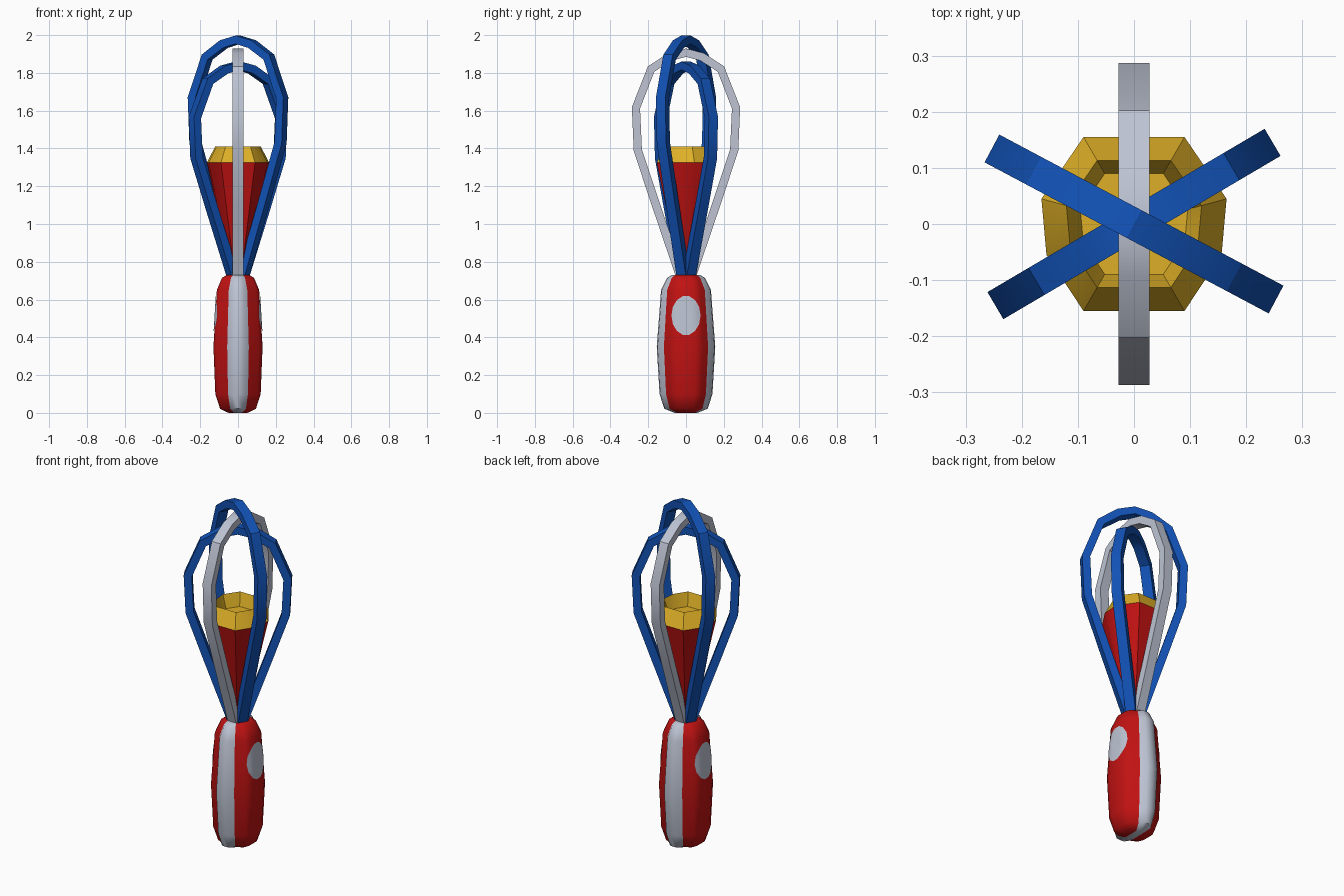
import bpy, bmesh
from math import sin, cos, pi, radians
from mathutils import Vector, Matrix

cube = bpy.data.objects.get("Cube")
if cube:
    bpy.data.objects.remove(cube)


def material(name, rgb):
    m = bpy.data.materials.new(name)
    m.use_nodes = True
    m.diffuse_color = (*rgb, 1)
    m.node_tree.nodes["Principled BSDF"].inputs["Base Color"].default_value = (*rgb, 1)
    return m


RED = material("red", (0.53, 0.006, 0.006))
SILVER = material("silver", (0.51, 0.55, 0.65))
BLUE = material("blue", (0.006, 0.085, 0.47))
YELLOW = material("yellow", (0.73, 0.43, 0.02))


def loft(bm, rings, closed=True):
    """Skin a series of rings; returns the rings as bmesh vertices."""
    loops = [[bm.verts.new(p) for p in ring] for ring in rings]
    for a, b in zip(loops, loops[1:]):
        n = len(a)
        for i in range(n):
            j = (i + 1) % n
            bm.faces.new((a[i], a[j], b[j], b[i]))
    return loops


def finish(bm, name, mats, angle, recalc=True):
    if recalc:
        bmesh.ops.recalc_face_normals(bm, faces=bm.faces[:])
    mesh = bpy.data.meshes.new(name)
    bm.to_mesh(mesh)
    bm.free()
    ob = bpy.data.objects.new(name, mesh)
    bpy.context.collection.objects.link(ob)
    for m in mats:
        mesh.materials.append(m)
    bpy.ops.object.select_all(action="DESELECT")
    ob.select_set(True)
    bpy.context.view_layer.objects.active = ob
    bpy.ops.object.shade_smooth_by_angle(angle=radians(angle))
    return ob


# Handle: rounded section with a raised strip front and back
quarter = [(0, 1), (0.27, 0.97), (0.44, 0.755), (0.86, 0.58), (1, 0.32)]
half = quarter + [(x, -y) for x, y in reversed(quarter)]
section = half + [(-x, y) for x, y in half[-2:0:-1]]
levels = [(0, 0.05, 0.06), (0.022, 0.095, 0.115), (0.1, 0.12, 0.14),
          (0.35, 0.13, 0.155), (0.65, 0.112, 0.132), (0.715, 0.085, 0.1),
          (0.73, 0.06, 0.075)]
bm = bmesh.new()
loops = loft(bm, [[(x * sx, y * sy, z) for x, y in section] for z, sx, sy in levels])

# Caps are bridged front to back so the strip can run across them
n = len(section)
mirror_of = [section.index((x, -y)) for x, y in section]
for loop in (loops[0], loops[-1]):
    for i in range(n):
        j = (i + 1) % n
        corners = list(dict.fromkeys(loop[k] for k in (i, j, mirror_of[j], mirror_of[i])))
        if len(corners) == 4 and section[i][1] > 0 and section[j][1] > 0:
            bm.faces.new(corners)

# Strip colour by position across the section
widths = {z: sx for z, sx, sy in levels}
for f in bm.faces:
    reach = max(abs(v.co.x) / widths[min(widths, key=lambda z: abs(z - v.co.z))]
                for v in f.verts)
    f.material_index = int(reach < 0.5)
handle = finish(bm, "handle", [RED, SILVER], 50)

# Oval badges on both sides, wrapped onto the handle
bm = bmesh.new()
badge_rings = [[(0.2, 0.075 * r * cos(2 * pi * k / 14), 0.515 + 0.105 * r * sin(2 * pi * k / 14))
                for k in range(14)] for r in (1, 0.8, 0.6, 0.4, 0.2)]
bm.faces.new(loft(bm, badge_rings)[-1])
badge = finish(bm, "side_badges", [SILVER], 50, recalc=False)
wrap = badge.modifiers.new("wrap", "SHRINKWRAP")
wrap.target = handle
wrap.wrap_method = "PROJECT"
wrap.use_project_x = True
wrap.use_positive_direction = False
wrap.use_negative_direction = True
wrap.wrap_mode = "ABOVE_SURFACE"
wrap.offset = 0.004
flip = badge.modifiers.new("other_side", "MIRROR")
flip.use_axis[0] = True

# Tapered cup with a hollow rim
side = [(0, 0.155), (0.09, 0.155), (0.165, 0.045), (0.156, -0.055), (0.09, -0.155), (0, -0.155)]
outline = side[1:-1] + [(-x, y) for x, y in side[-2:0:-1]]


def cup_ring(z, s):
    return [(x * s, y * s, z) for x, y in outline]


bm = bmesh.new()
loops = loft(bm, [cup_ring(0.73, 0.2), cup_ring(1.325, 1)])
bm.faces.new(loops[0])
finish(bm, "cup_body", [RED], 50)

bm = bmesh.new()
loops = loft(bm, [cup_ring(1.325, 1), cup_ring(1.41, 0.73), cup_ring(1.335, 0.58)])
bm.faces.new(loops[-1])
bmesh.ops.reverse_faces(bm, faces=[f for f in bm.faces if f.normal.z < 0])
finish(bm, "cup_rim", [YELLOW], 30)

# Whisk loops: one shared profile of (radius, height above the handle)
LOOP = [(0.03, 0), (0.162, 0.39), (0.255, 0.67), (0.265, 0.895),
        (0.185, 1.1), (0.085, 1.165), (0, 1.187)]
BASE = 0.72


def whisk_loop(name, mat, degrees, top):
    stretch = (top - BASE) / 1.21
    right = [Vector((r, 0, BASE + z * stretch)) for r, z in LOOP]
    path = right + [Vector((-p.x, 0, p.z)) for p in reversed(right[:-1])]
    rings = []
    for i, p in enumerate(path):
        t1 = (p - path[max(i - 1, 0)]).normalized()
        t2 = (path[min(i + 1, len(path) - 1)] - p).normalized()
        t = (t1 + t2).normalized()
        out = Vector((t.z, 0, -t.x)) * 0.022
        wide = Vector((0, 0.028, 0))
        rings.append([p + out + wide, p + out - wide, p - out - wide, p - out + wide])
    bm = bmesh.new()
    loops = loft(bm, rings)
    bm.faces.new(loops[0])
    bm.faces.new(loops[-1])
    bmesh.ops.rotate(bm, verts=bm.verts[:], matrix=Matrix.Rotation(radians(degrees), 3, "Z"))
    finish(bm, name, [mat], 30)


whisk_loop("silver_loop", SILVER, 90, 1.93)
whisk_loop("tall_blue_loop", BLUE, -28, 2.0)
whisk_loop("short_blue_loop", BLUE, 30.5, 1.86)
